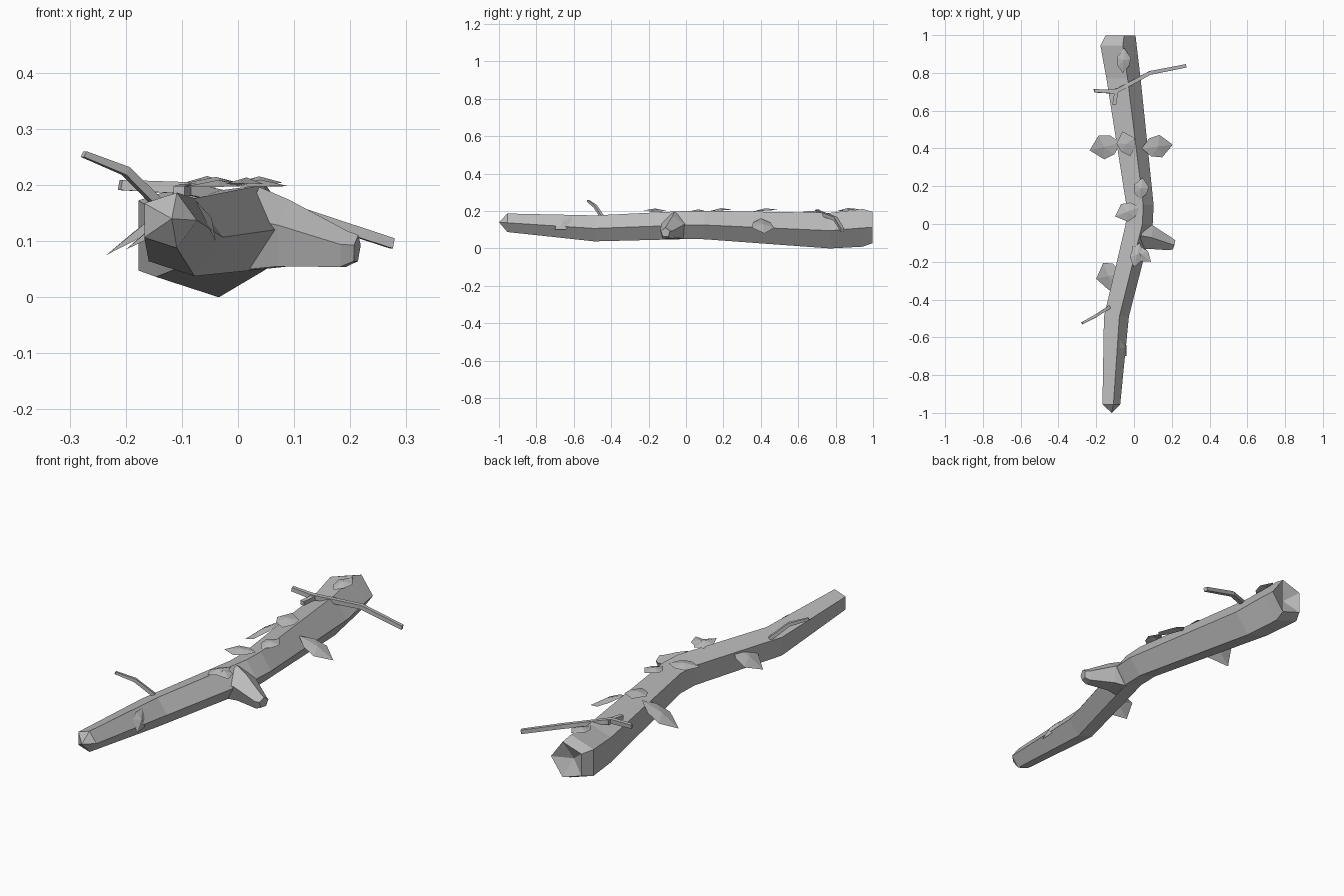
import bpy, bmesh, math
from mathutils import Vector

if "Cube" in bpy.data.objects:
    bpy.data.objects.remove(bpy.data.objects["Cube"])

grey = bpy.data.materials.new("plain grey")
grey.use_nodes = True
grey.diffuse_color = (0.5, 0.5, 0.5, 1)
shader = grey.node_tree.nodes["Principled BSDF"]
shader.inputs["Base Color"].default_value = grey.diffuse_color
shader.inputs["Roughness"].default_value = 0.9


def finish(name, bm):
    mesh = bpy.data.meshes.new(name)
    bm.to_mesh(mesh)
    bm.free()
    mesh.materials.append(grey)
    obj = bpy.data.objects.new(name, mesh)
    bpy.context.collection.objects.link(obj)


def tube(name, rings, axis, sides=5, phase=0.0):
    """Faceted tube through (x, y, z, radius) rings; radius 0 makes a point."""
    axis = Vector(axis).normalized()
    u = axis.cross(Vector((0, 0, 1))).normalized()
    v = u.cross(axis)
    bm = bmesh.new()
    loops = []
    for x, y, z, r in rings:
        c = Vector((x, y, z))
        if r == 0:
            loops.append([bm.verts.new(c)] * sides)
            continue
        angles = [phase + math.tau * i / sides for i in range(sides)]
        loops.append([bm.verts.new(c + r * (u * math.cos(a) + v * math.sin(a)))
                      for a in angles])
    for a, b in zip(loops, loops[1:]):
        for i in range(sides):
            j = (i + 1) % sides
            bm.faces.new(list(dict.fromkeys((a[i], a[j], b[j], b[i]))))
    for end in (loops[0], loops[-1]):
        if end[0] is not end[1]:
            bm.faces.new(end)
    bmesh.ops.recalc_face_normals(bm, faces=bm.faces)
    finish(name, bm)


def leaf(name, base, tip, width, up=(0, 0, 1), fold=0.012):
    """Thin kite-shaped leaf folded along its midrib."""
    base, tip, up = Vector(base), Vector(tip), Vector(up)
    along = tip - base
    side = up.cross(along).normalized() * width / 2
    normal = along.cross(side).normalized()
    bm = bmesh.new()
    b, t = bm.verts.new(base), bm.verts.new(tip)
    mid = bm.verts.new(base + along * 0.5 + normal * fold)
    for s in (1, -1):
        near = bm.verts.new(base + along * 0.28 + side * s * 0.8)
        far = bm.verts.new(base + along * 0.62 + side * s)
        for f in ((b, mid, near), (near, mid, far), (far, mid, t)):
            bm.faces.new(f if s < 0 else f[::-1])
    for f in bm.faces:
        f.normal_update()
        if f.normal.dot(up) < 0:
            f.normal_flip()
    finish(name, bm)


# Main log, with a pointed front and a hollowed back end
tube("log", [
    (-0.118, -1.0, 0.14, 0),
    (-0.125, -0.955, 0.137, 0.052),
    (-0.100, -0.49, 0.107, 0.073),
    (0.020, 0.0, 0.125, 0.079),
    (0.024, 0.1, 0.125, 0.08),
    (-0.065, 0.77, 0.095, 0.1),
    (-0.092, 0.945, 0.11, 0.106),
    (-0.080, 0.998, 0.112, 0.088),
    (-0.085, 0.96, 0.112, 0),
], (0, 1, 0))

# Broken side branch
tube("branch_stub", [
    (0.03, -0.06, 0.115, 0.082),
    (0.085, -0.07, 0.108, 0.066),
    (0.19, -0.105, 0.083, 0.036),
    (0.212, -0.11, 0.085, 0.026),
], (1, -0.25, -0.1), phase=math.pi / 2)

# Thin twigs
tube("front_twig", [
    (-0.13, -0.44, 0.155, 0.012),
    (-0.20, -0.485, 0.225, 0.011),
    (-0.275, -0.525, 0.255, 0.008),
], (-0.8, -0.5, 0.5), sides=4, phase=math.pi / 4)
tube("back_twig", [
    (-0.21, 0.705, 0.2, 0.013),
    (-0.10, 0.70, 0.195, 0.015),
    (0.085, 0.80, 0.158, 0.014),
    (0.275, 0.837, 0.096, 0.013),
], (1, 0.3, -0.2), sides=4, phase=math.pi / 4)
tube("back_twig_fork", [
    (-0.105, 0.63, 0.188, 0.014),
    (-0.09, 0.72, 0.192, 0.014),
], (0.1, 1, 0), sides=4, phase=math.pi / 4)

# Leaves hanging off the sides
leaf("leaf_left_back", (-0.07, 0.43, 0.18), (-0.235, 0.39, 0.075), 0.13)
leaf("leaf_right_back", (0.04, 0.4, 0.16), (0.205, 0.42, 0.08), 0.12)
leaf("leaf_left_front", (-0.06, -0.26, 0.17), (-0.2, -0.29, 0.085), 0.15)
leaf("leaf_right_front", (-0.075, -0.61, 0.172), (-0.04, -0.7, 0.1), 0.075,
     up=(1, 0, 0.5))

# Leaves lying on top
leaf("leaf_top_back", (-0.02, 0.36, 0.198), (-0.06, 0.49, 0.207), 0.1)
leaf("leaf_top_upper", (0.03, 0.13, 0.2), (0.045, 0.245, 0.207), 0.08)
leaf("leaf_top_middle", (0.03, 0.09, 0.198), (-0.1, 0.04, 0.196), 0.1)
leaf("leaf_top_lower", (-0.01, -0.12, 0.197), (0.09, -0.2, 0.198), 0.07)
leaf("leaf_top_lower_small", (0.03, -0.1, 0.2), (0.0, -0.23, 0.203), 0.07)
leaf("leaf_top_end", (-0.06, 0.8, 0.198), (-0.05, 0.93, 0.21), 0.075)
